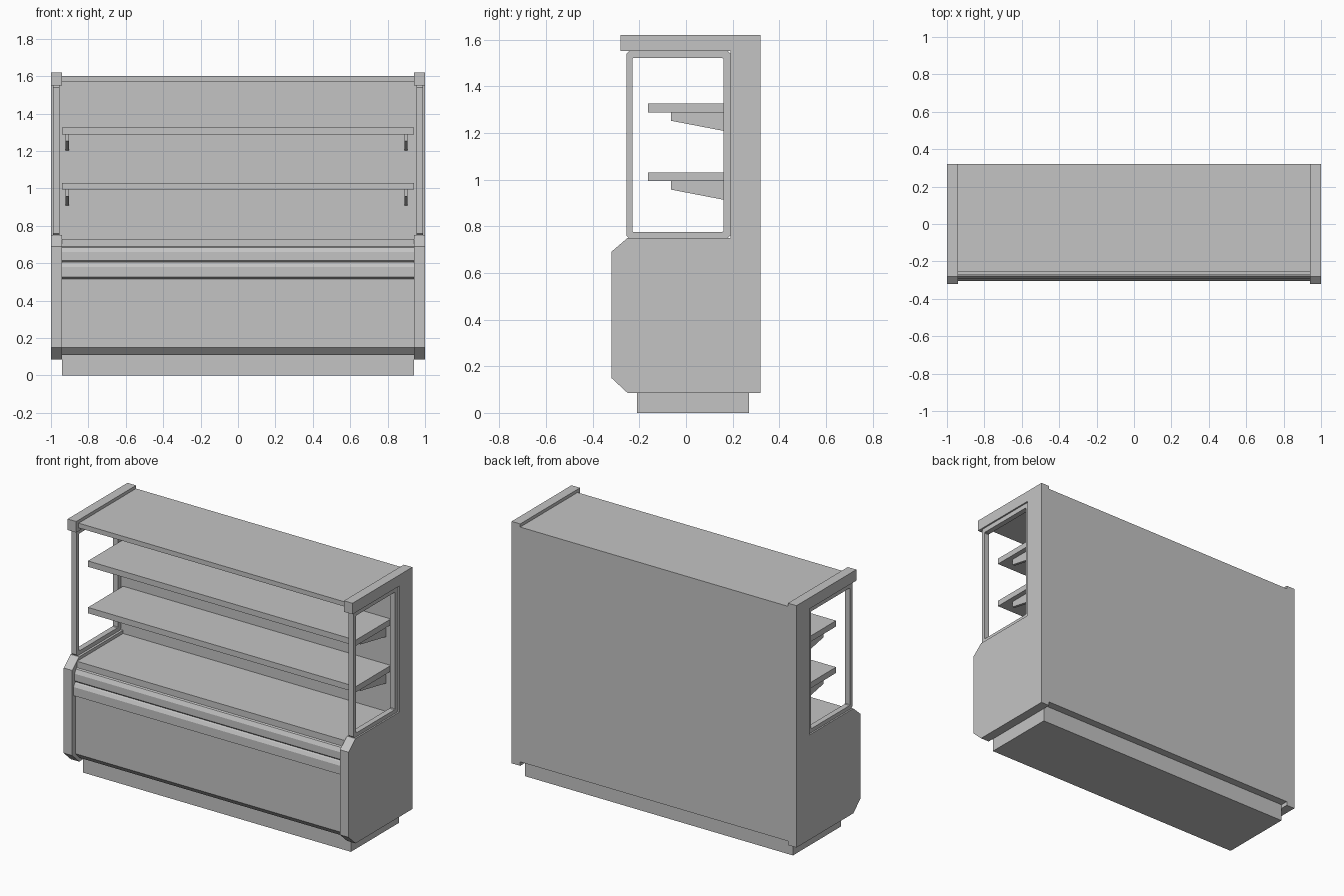
import bpy
import bmesh

cube = bpy.data.objects.get("Cube")
if cube:
    bpy.data.objects.remove(cube, do_unlink=True)

GREY = (0.55, 0.55, 0.55, 1.0)
mat = bpy.data.materials.new("plain grey")
mat.use_nodes = True
mat.diffuse_color = GREY
mat.node_tree.nodes["Principled BSDF"].inputs["Base Color"].default_value = GREY


def finish(name, bm):
    bmesh.ops.recalc_face_normals(bm, faces=bm.faces)
    mesh = bpy.data.meshes.new(name)
    bm.to_mesh(mesh)
    bm.free()
    mesh.materials.append(mat)
    obj = bpy.data.objects.new(name, mesh)
    bpy.context.collection.objects.link(obj)
    return obj


def extrude(name, profile, x0, x1):
    """Extrude a closed (y, z) profile from x0 to x1."""
    bm = bmesh.new()
    face = bm.faces.new([bm.verts.new((x0, y, z)) for y, z in profile])
    ext = bmesh.ops.extrude_face_region(bm, geom=[face])["geom"]
    moved = [v for v in ext if isinstance(v, bmesh.types.BMVert)]
    bmesh.ops.translate(bm, verts=moved, vec=(x1 - x0, 0, 0))
    return finish(name, bm)


def rect(y0, y1, z0, z1):
    return [(y0, z0), (y1, z0), (y1, z1), (y0, z1)]


def chamfered(y0, y1, z0, z1, c):
    return [(y0 + c, z0), (y1 - c, z0), (y1, z0 + c), (y1, z1 - c),
            (y1 - c, z1), (y0 + c, z1), (y0, z1 - c), (y0, z0 + c)]


def ring(name, outer, inner, x0, x1):
    """Window frame: two matching loops joined into a hollow bar."""
    bm = bmesh.new()
    loops = [[bm.verts.new((x, y, z)) for y, z in loop]
             for loop, x in ((outer, x0), (outer, x1), (inner, x1), (inner, x0))]
    n = len(outer)
    for k in range(4):
        a, b = loops[k], loops[(k + 1) % 4]
        for i in range(n):
            j = (i + 1) % n
            bm.faces.new((a[i], a[j], b[j], b[i]))
    return finish(name, bm)


# Side panels: chamfered lower cheek, rear column and top arm
SIDE = [(-0.25, 0.085), (0.32, 0.085), (0.32, 1.62), (-0.28, 1.62),
        (-0.28, 1.55), (0.19, 1.55), (0.19, 0.75), (-0.25, 0.75),
        (-0.32, 0.69), (-0.32, 0.15)]
for side, s in (("left", 1), ("right", -1)):
    extrude(side + "_side_panel", SIDE, s * 0.94, s * 1.0)
    ring(side + "_window_frame",
         chamfered(-0.255, 0.19, 0.75, 1.55, 0.01),
         chamfered(-0.23, 0.16, 0.775, 1.52, 0.004),
         s * 0.955, s * 0.99)

# Lower cabinet with deck, stepped bumper rails and sloped toe
BODY = [(-0.25, 0.11), (0.32, 0.11), (0.32, 0.73), (-0.272, 0.73),
        (-0.272, 0.69), (-0.282, 0.685), (-0.295, 0.66), (-0.295, 0.615),
        (-0.285, 0.605), (-0.295, 0.60), (-0.306, 0.58), (-0.306, 0.525),
        (-0.288, 0.515), (-0.288, 0.15)]
extrude("cabinet_body", BODY, -0.94, 0.94)

# Plinth, back wall and canopy
extrude("plinth", rect(-0.21, 0.27, 0.0, 0.11), -0.94, 0.94)
extrude("back_wall", rect(0.19, 0.32, 0.73, 1.57), -0.94, 0.94)
extrude("canopy", rect(-0.255, 0.32, 1.57, 1.60), -0.94, 0.94)

# Shelves with tapered brackets
for level, top in (("lower", 1.03), ("upper", 1.325)):
    under = top - 0.037
    extrude(level + "_shelf", rect(-0.162, 0.19, under, top), -0.94, 0.94)
    bracket = [(-0.065, under), (-0.065, under - 0.036),
               (0.19, under - 0.085), (0.19, under)]
    for side, x in (("left", 0.898), ("right", -0.912)):
        extrude(f"{level}_{side}_bracket", bracket, x - 0.009, x + 0.009)
